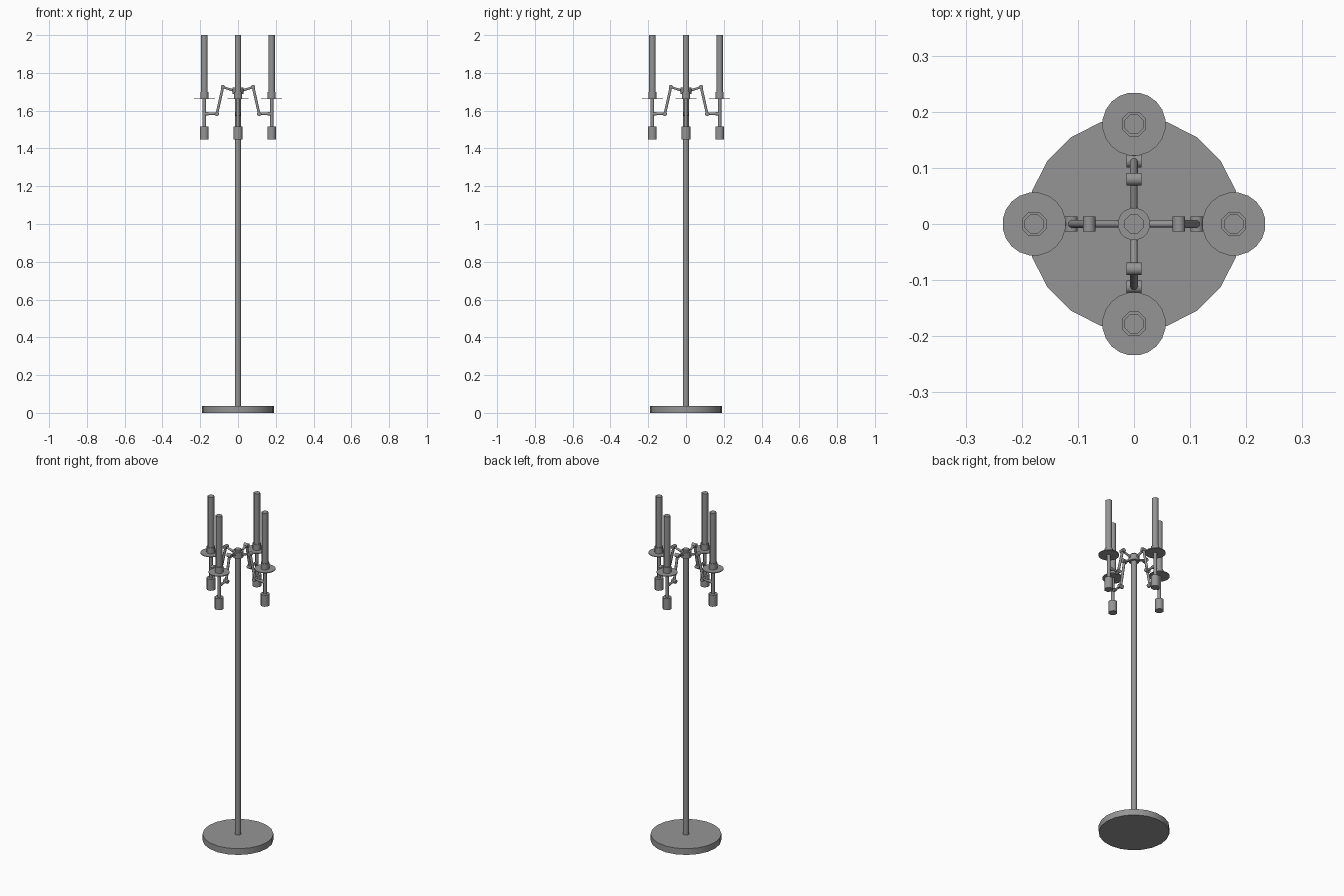
import bpy
from math import pi, radians
from mathutils import Vector, Matrix

if "Cube" in bpy.data.objects:
    bpy.data.objects.remove(bpy.data.objects["Cube"], do_unlink=True)

metal = bpy.data.materials.new("grey_metal")
metal.use_nodes = True
grey = (0.3, 0.3, 0.3, 1)
metal.diffuse_color = grey
metal.node_tree.nodes["Principled BSDF"].inputs["Base Color"].default_value = grey


def rod(name, a, b, radius, sides=8, turn=0.0):
    """Capped cylinder running from point a to point b, with a half-side roll."""
    a, b = Vector(a), Vector(b)
    axis = b - a
    bpy.ops.mesh.primitive_cylinder_add(vertices=sides, radius=radius, depth=axis.length)
    ob = bpy.context.object
    ob.name = name
    ob.data.transform(Matrix.Rotation(pi / sides, 4, 'Z'))
    pose = (Matrix.Translation((a + b) / 2)
            @ axis.to_track_quat('Z', 'Y').to_matrix().to_4x4())
    ob.data.transform(Matrix.Rotation(turn, 4, 'Z') @ pose)
    ob.data.materials.append(metal)
    bpy.ops.object.shade_smooth_by_angle(angle=radians(50))
    return ob


def upright(name, x, low, high, radius, sides=8, turn=0.0):
    return rod(name, (x, 0, low), (x, 0, high), radius, sides, turn)


# Base, pole and hub
upright("base", 0, 0, 0.037, 0.191, 20, pi / 20)
upright("pole", 0, 0.037, 1.70, 0.017)
upright("hub", 0, 1.687, 1.722, 0.029, 16)
upright("hub_cap", 0, 1.722, 1.733, 0.018)

# Four jointed arms, each carrying a candle
root, elbow, wrist = (0.015, 0, 1.704), (0.08, 0, 1.725), (0.112, 0, 1.583)
reach = 0.178
for i, side in enumerate(("left", "back", "right", "front")):
    t = i * pi / 2
    rod(side + "_upper_arm", root, elbow, 0.0065, turn=t)
    rod(side + "_middle_arm", elbow, wrist, 0.0075, turn=t)
    rod(side + "_lower_arm", wrist, (reach, 0, 1.583), 0.0065, turn=t)
    for label, (x, y, z) in (("elbow", elbow), ("wrist", wrist)):
        rod(f"{side}_{label}_joint", (x, -0.0135, z), (x, 0.0135, z), 0.0115, 12, t)
    rod(side + "_arm_collar", (0.155, 0, 1.583), (reach, 0, 1.583), 0.010, turn=t)
    upright(side + "_stem", reach, 1.51, 1.665, 0.010, turn=t)
    upright(side + "_counterweight", reach, 1.447, 1.515, 0.025, turn=t)
    upright(side + "_drip_dish", reach, 1.661, 1.665, 0.0565, 20, t)
    upright(side + "_candle_cup", reach, 1.664, 1.70, 0.0235, turn=t)
    upright(side + "_candle", reach, 1.70, 2.0, 0.0185, turn=t)
